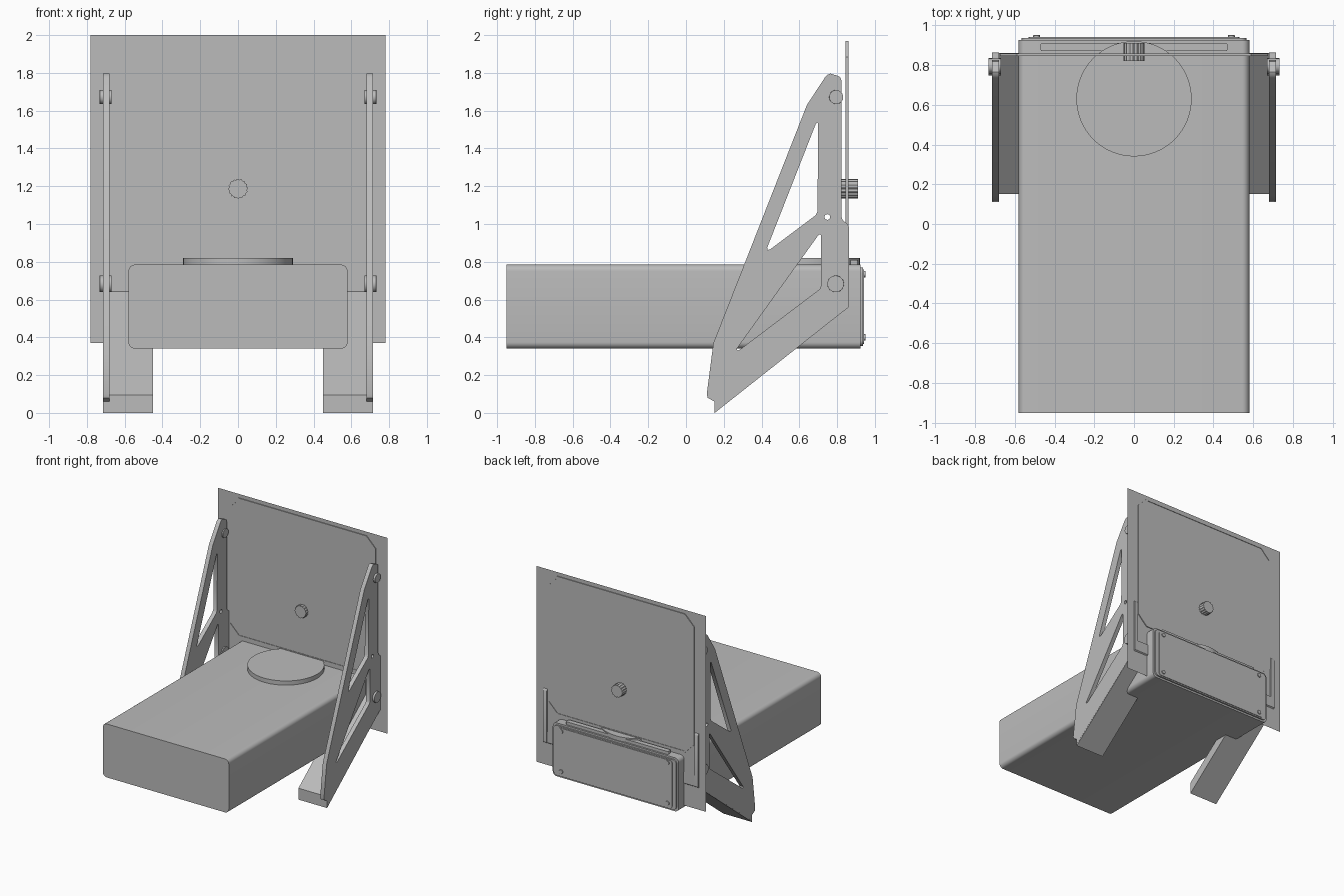
import bpy, bmesh
from math import sin, cos, pi, radians
from mathutils import Vector

if "Cube" in bpy.data.objects:
    bpy.data.objects.remove(bpy.data.objects["Cube"], do_unlink=True)

GREY = (0.5, 0.5, 0.5, 1)
mat = bpy.data.materials.new("plain grey")
mat.use_nodes = True
mat.diffuse_color = GREY
mat.node_tree.nodes["Principled BSDF"].inputs["Base Color"].default_value = GREY


def circle(u, v, r, n=32):
    return [(u + r * cos(2 * pi * i / n), v + r * sin(2 * pi * i / n)) for i in range(n)]


def rounded(u0, u1, v0, v1, r, n=6):
    corners = [(u1 - r, v1 - r), (u0 + r, v1 - r), (u0 + r, v0 + r), (u1 - r, v0 + r)]
    return [(u + r * cos(pi / 2 * (q + i / n)), v + r * sin(pi / 2 * (q + i / n)))
            for q, (u, v) in enumerate(corners) for i in range(n + 1)]


def octagon(w, v0, v1, c):
    return [(w, v0 + c), (w, v1 - c), (w - c, v1), (c - w, v1),
            (-w, v1 - c), (-w, v0 + c), (c - w, v0), (w - c, v0)]


def finish(name, mesh, mirror=False, bevel=0):
    mesh.materials.clear()
    mesh.materials.append(mat)
    ob = bpy.data.objects.new(name, mesh)
    bpy.context.collection.objects.link(ob)
    bpy.ops.object.select_all(action='DESELECT')
    ob.select_set(True)
    bpy.context.view_layer.objects.active = ob
    bpy.ops.object.shade_smooth_by_angle(angle=radians(35))
    if bevel:
        mod = ob.modifiers.new("soft edge", 'BEVEL')
        mod.width, mod.segments, mod.limit_method = bevel, 3, 'ANGLE'
        mod.angle_limit = radians(50)
    if mirror:
        ob.modifiers.new("other side", 'MIRROR')
    return ob


def prism(name, axis, a, b, outlines, **options):
    """Extrude an outline, with further outlines as holes, from a to b along an axis."""
    curve = bpy.data.curves.new(name, 'CURVE')
    curve.dimensions, curve.fill_mode = '2D', 'BOTH'
    curve.extrude = (b - a) / 2
    for pts in outlines:
        spline = curve.splines.new('POLY')
        spline.points.add(len(pts) - 1)
        for p, (u, v) in zip(spline.points, pts):
            p.co = (u, v, 0, 1)
        spline.use_cyclic_u = True
    helper = bpy.data.objects.new(name + " outline", curve)
    bpy.context.collection.objects.link(helper)
    graph = bpy.context.evaluated_depsgraph_get()
    mesh = bpy.data.meshes.new_from_object(helper.evaluated_get(graph))
    bpy.data.objects.remove(helper, do_unlink=True)
    bpy.data.curves.remove(curve)
    mid = (a + b) / 2
    bm = bmesh.new()
    bm.from_mesh(mesh)
    for vert in bm.verts:
        u, v, w = vert.co
        w += mid
        vert.co = Vector({'X': (w, u, v), 'Y': (u, w, v), 'Z': (u, v, w)}[axis])
    bmesh.ops.remove_doubles(bm, verts=bm.verts, dist=0.0001)
    bmesh.ops.recalc_face_normals(bm, faces=bm.faces)
    bm.to_mesh(mesh)
    bm.free()
    return finish(name, mesh, **options)


# Long housing with its end cap and screws
prism("housing", 'Y', -0.95, 0.925, [rounded(-0.58, 0.58, 0.34, 0.785, 0.035)])
prism("end_cap", 'Y', 0.92, 0.937, [rounded(-0.565, 0.565, 0.355, 0.77, 0.03)])
prism("end_cap_plate", 'Y', 0.93, 0.942, [rounded(-0.53, 0.53, 0.365, 0.76, 0.02)])
for z in (0.4, 0.735):
    prism("cap_screw", 'Y', 0.935, 0.95, [circle(0.49, z, 0.017, 16)], mirror=True, bevel=0.004)

# Round lid and rear strip on top of the housing
prism("round_lid", 'Z', 0.775, 0.82, [circle(0, 0.63, 0.29, 64)])
prism("rear_strip", 'Z', 0.775, 0.81, [rounded(-0.47, 0.47, 0.87, 0.91, 0.008)])

# Thin back sheet
bm = bmesh.new()
bm.faces.new([bm.verts.new((x, 0.852, z)) for x, z in
              ((-0.78, 0.37), (0.78, 0.37), (0.78, 2), (-0.78, 2))])
sheet = bpy.data.meshes.new("back_sheet")
bm.to_mesh(sheet)
bm.free()
finish("back_sheet", sheet)

# Door panel with a raised rim and a ribbed knob
outer = octagon(0.675, 0.815, 1.968, 0.085)
inner = octagon(0.663, 0.827, 1.956, 0.08)
prism("door_panel", 'Y', 0.849, 0.855, [inner])
prism("door_rim", 'Y', 0.845, 0.859, [outer, inner])
ribs = [(u * k, 1.187 + v * k) for i, (u, v) in enumerate(circle(0, 0, 0.052, 64))
        for k in [1 if i % 4 < 2 else 0.92]]
prism("knob", 'Y', 0.82, 0.91, [ribs])

# Side brackets with cut-outs
bracket = [(0.15, 0.01), (0.15, 0.06), (0.115, 0.08), (0.11, 0.1), (0.145, 0.37), (0.64, 1.63),
           (0.735, 1.775), (0.748, 1.79), (0.765, 1.796), (0.805, 1.784), (0.818, 1.775),
           (0.824, 1.755), (0.824, 1.035), (0.83, 1.02), (0.855, 1.0), (0.862, 0.985), (0.862, 0.56)]
upper_hole = [(0.43, 0.875), (0.432, 0.863), (0.445, 0.865), (0.685, 1.045), (0.696, 1.065),
              (0.7, 1.53), (0.695, 1.538), (0.688, 1.532)]
lower_hole = [(0.268, 0.338), (0.275, 0.33), (0.285, 0.335), (0.708, 0.655), (0.715, 0.672),
              (0.715, 0.938), (0.71, 0.946), (0.7, 0.94)]
prism("side_bracket", 'X', 0.68, 0.715,
      [bracket, upper_hole, lower_hole, circle(0.748, 1.037, 0.015, 16)], mirror=True)

# Sloping foot under each bracket
prism("sloping_foot", 'X', 0.45, 0.714,
      [[(0.152, 0), (0.861, 0.56), (0.861, 0.65), (0.152, 0.095)]], mirror=True)

# Pivot bolts through the brackets
for y, z, r in ((0.795, 1.672, 0.037), (0.792, 0.683, 0.044)):
    prism("pivot_bolt", 'X', 0.67, 0.732, [circle(y, z, r)], mirror=True, bevel=0.008)
